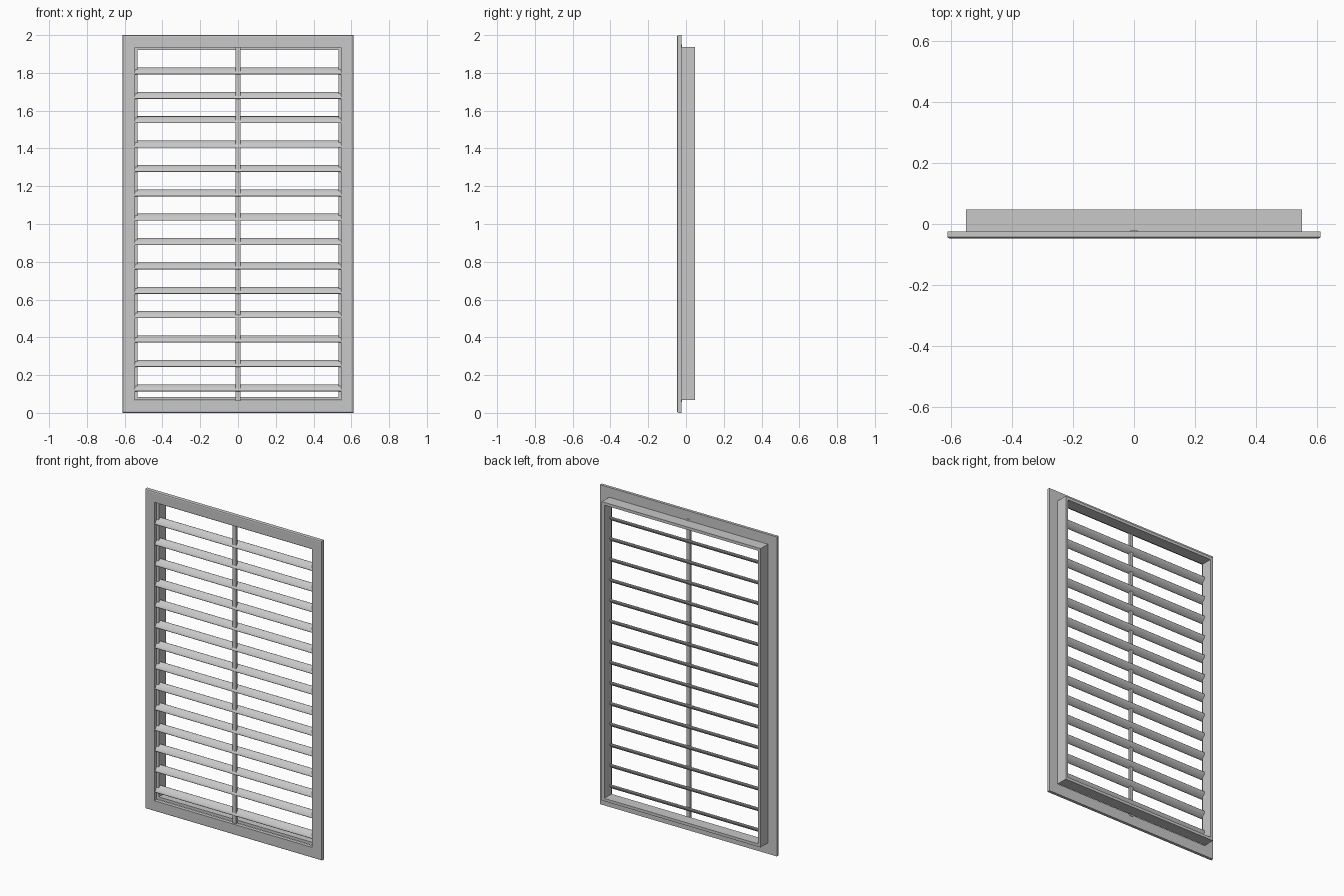
import bpy, bmesh, math
from mathutils import Matrix

cube = bpy.data.objects.get("Cube")
if cube:
    bpy.data.objects.remove(cube, do_unlink=True)

grey = bpy.data.materials.new("painted grey metal")
grey.use_nodes = True
colour = (0.58, 0.58, 0.58, 1)
grey.diffuse_color = colour
grey.node_tree.nodes["Principled BSDF"].inputs["Base Color"].default_value = colour


def finish(name, bm):
    bmesh.ops.recalc_face_normals(bm, faces=bm.faces)
    mesh = bpy.data.meshes.new(name)
    bm.to_mesh(mesh)
    bm.free()
    mesh.materials.append(grey)
    obj = bpy.data.objects.new(name, mesh)
    bpy.context.collection.objects.link(obj)
    return obj


def ring(name, profile, half_x, bottom, top):
    """Mitred rectangular frame: sweep an (inset, y) profile round a rectangle."""
    bm = bmesh.new()
    loops = []
    for inset, y in profile:
        x, lo, hi = half_x - inset, bottom + inset, top - inset
        corners = [(-x, lo), (x, lo), (x, hi), (-x, hi)]
        loops.append([bm.verts.new((cx, y, cz)) for cx, cz in corners])
    for a, b in zip(loops, loops[1:] + loops[:1]):
        for i in range(4):
            j = (i + 1) % 4
            bm.faces.new((a[i], a[j], b[j], b[i]))
    return finish(name, bm)


def box(name, size, centre):
    bm = bmesh.new()
    bmesh.ops.create_cube(bm, size=1)
    bm.transform(Matrix.Translation(centre) @ Matrix.Diagonal((*size, 1)))
    return finish(name, bm)


def blade(name, length, depth, thickness, centre, tilt):
    """Long slat with a rounded, elliptical cross-section."""
    bm = bmesh.new()
    bmesh.ops.create_cone(bm, cap_ends=True, segments=20, radius1=0.5,
                          radius2=0.5, depth=1)
    bm.transform(Matrix.Translation(centre) @ Matrix.Rotation(tilt, 4, "X")
                 @ Matrix.Diagonal((length, depth, thickness, 1))
                 @ Matrix.Rotation(math.pi / 2, 4, "Y"))
    for face in bm.faces:
        face.smooth = len(face.verts) == 4
    for edge in bm.edges:
        edge.smooth = all(f.smooth for f in edge.link_faces)
    return finish(name, bm)


front, flange_back, back = -0.047, -0.024, 0.048

# Flat face frame with a small chamfered outer front edge
ring("face_frame",
     [(0, flange_back), (0, front + 0.007), (0.002, front + 0.002),
      (0.007, front), (0.066, front), (0.066, flange_back)],
     0.612, 0, 2.0)

# Recessed sleeve behind the frame
ring("rear_sleeve",
     [(0, flange_back), (0, back), (0.018, back), (0.018, flange_back)],
     0.55, 0.067, 1.938)

# Central upright, reaching slightly past the sleeve
box("centre_bar", (0.024, 0.014, 1.892), (0, -0.028, 1.003))

# Tilted louvre slats, low edge to the front
count = 14
for i in range(count):
    z = 0.133 + i * (1.81 - 0.133) / (count - 1)
    blade(f"slat_{i + 1}", 1.092, 0.05, 0.016, (0, -0.022, z), math.radians(45))
